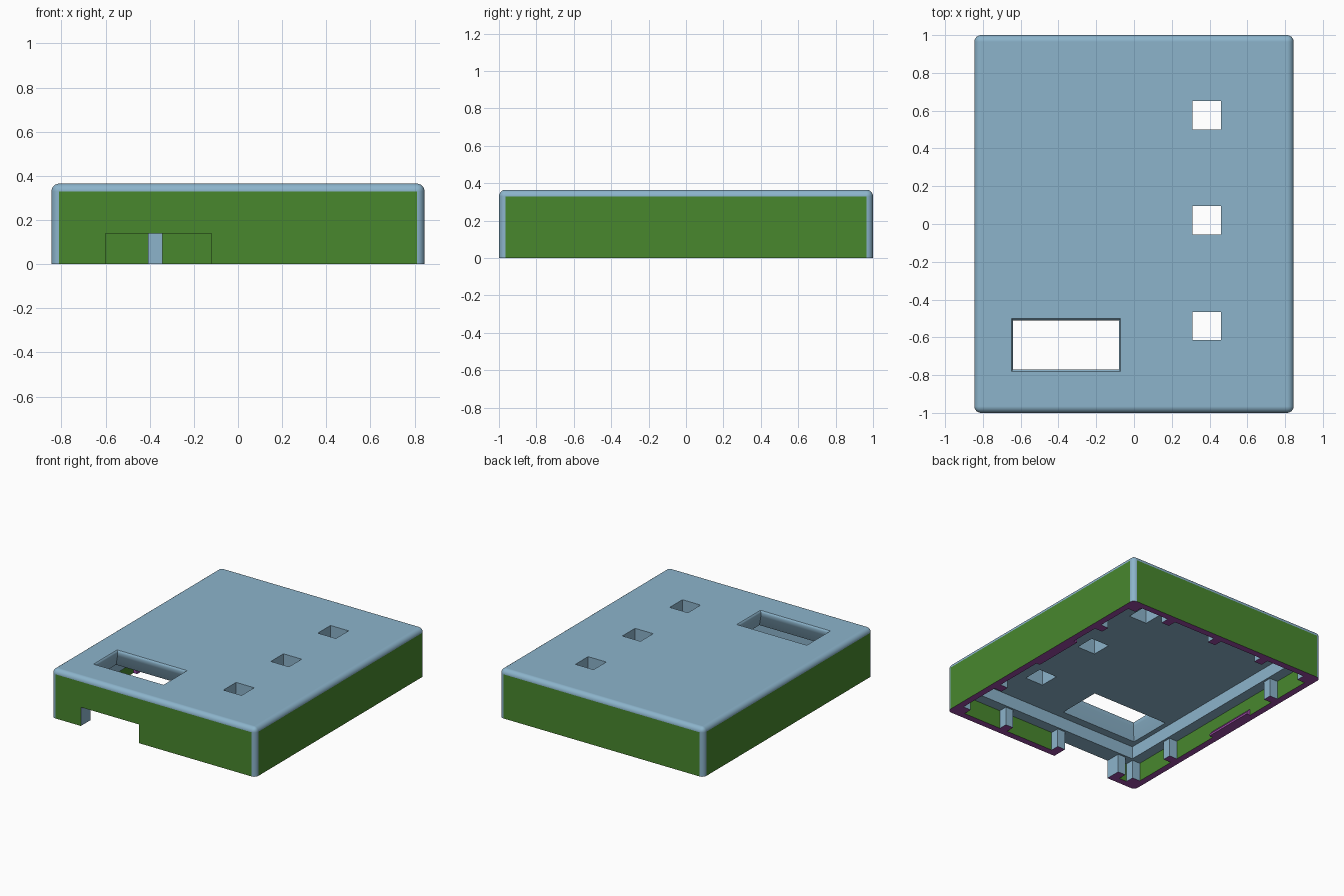
import bpy, bmesh

if "Cube" in bpy.data.objects:
    bpy.data.objects.remove(bpy.data.objects["Cube"])

W, L, H = 0.845, 1.0, 0.365      # half width, half length, height
R, T = 0.035, 0.05               # edge radius, wall thickness
LEDGE, CEIL, RIM = 0.14, 0.235, 0.13
POST = 0.065


def material(name, rgb):
    m = bpy.data.materials.new(name)
    m.diffuse_color = (*rgb, 1)
    m.use_nodes = True
    m.node_tree.nodes["Principled BSDF"].inputs["Base Color"].default_value = m.diffuse_color
    return m


BLUE = material("light blue", (0.262, 0.456, 0.60))
GREEN = material("green", (0.065, 0.242, 0.027))
PURPLE = material("purple", (0.328, 0.07, 0.376))


def make(name, bm, mats):
    bmesh.ops.recalc_face_normals(bm, faces=bm.faces[:])
    me = bpy.data.meshes.new(name)
    bm.to_mesh(me)
    bm.free()
    for m in mats:
        me.materials.append(m)
    ob = bpy.data.objects.new(name, me)
    bpy.context.collection.objects.link(ob)
    return ob


def loft(name, rings, mats=()):
    """Stack rectangles (x0, x1, y0, y1, z) into a closed solid."""
    bm = bmesh.new()
    loops = [[bm.verts.new(p) for p in ((a, c, z), (b, c, z), (b, d, z), (a, d, z))]
             for a, b, c, d, z in rings]
    for lo, hi in zip(loops, loops[1:]):
        for i in range(4):
            j = (i + 1) % 4
            bm.faces.new((lo[i], lo[j], hi[j], hi[i]))
    bm.faces.new(loops[0][::-1])
    bm.faces.new(loops[-1])
    return make(name, bm, mats)


def box(name, x0, x1, y0, y1, z0, z1, mats=()):
    return loft(name, [(x0, x1, y0, y1, z0), (x0, x1, y0, y1, z1)], mats)


# Outer cover with rounded top and corner edges
case = box("case_shell", -W, W, -L, L, 0, H, (BLUE, GREEN, PURPLE))
bm = bmesh.new()
bm.from_mesh(case.data)
edges = [e for e in bm.edges if max(v.co.z for v in e.verts) > 0.01]
bmesh.ops.bevel(bm, geom=edges, offset=R, segments=6, profile=0.5, affect='EDGES')
bm.to_mesh(case.data)
bm.free()

# Cutters: lower cavity, ceiling recess, front notch, flared window, square holes
cutters = [
    box("cavity_cutter", -W + T, W - T, -L + T, L - T, -0.1, LEDGE),
    box("recess_cutter", -W + RIM, W - RIM, -L + RIM, L - RIM, 0.05, CEIL),
    box("notch_cutter", -0.60, -0.12, -L - 0.1, -L + T + 0.02, -0.05, LEDGE),
    loft("window_cutter", [(-0.64 - e, -0.08 + e, -0.77 - e, -0.51 + e, z) for e, z in
                           ((0.045, 0.22), (0.0, 0.325), (0.0, 0.35), (0.004, 0.36),
                            (0.012, 0.367), (0.012, 0.45))]),
]
for y in (-0.54, 0.02, 0.575):
    cutters.append(box("hole_cutter", 0.31, 0.46, y - 0.075, y + 0.075, 0.15, 0.5))
bpy.context.view_layer.objects.active = case
for c in cutters:
    mod = case.modifiers.new("cut", 'BOOLEAN')
    mod.operation, mod.solver, mod.object = 'DIFFERENCE', 'EXACT', c
    bpy.ops.object.modifier_apply(modifier=mod.name)
    bpy.data.objects.remove(c)

# Colours: purple bottom rim, green wall faces, blue elsewhere
for p in case.data.polygons:
    n, c = p.normal, p.center
    on_x = abs(n.x) > 0.999 and min(abs(abs(c.x) - W), abs(abs(c.x) - W + T)) < 0.002
    on_y = abs(n.y) > 0.999 and min(abs(abs(c.y) - L), abs(abs(c.y) - L + T)) < 0.002
    p.material_index = 2 if n.z < -0.9 and c.z < 0.01 else 1 if on_x or on_y else 0

# Smooth rounded edges, flat panels
case.select_set(True)
bpy.ops.object.shade_smooth_by_angle(angle=0.5)
case.modifiers.new("flat_panels", 'WEIGHTED_NORMAL').keep_sharp = True


# Support posts around the inside wall
def post(name, x0, x1, y0, y1):
    ob = box(name, x0, x1, y0, y1, 0, LEDGE, (BLUE, PURPLE))
    for p in ob.data.polygons:
        p.material_index = int(p.normal.z < -0.9)


ix, iy, h = W - T, L - T, POST / 2
for x in (0.38, -0.12 + h, -0.60 - h):
    post("front_post", x - h, x + h, -iy, -iy + POST)
for x in (0.46, 0.045, -0.375):
    post("back_post", x - h, x + h, iy - POST, iy)
for s in (-1, 1):
    xa, xb = sorted((s * ix, s * (ix - POST)))
    for y in (-0.52, 0.56):
        post("side_post", xa, xb, y - h, y + h)
    for t in (-1, 1):
        ya, yb = sorted((t * iy, t * (iy - POST)))
        post("corner_post", xa, xb, ya, yb)
    # Snap ridge tapering up the side wall
    xc, xd = sorted((s * ix, s * (ix - 0.03)))
    xe, xf = sorted((s * ix, s * (ix - 0.004)))
    loft("snap_ridge", [(xc, xd, -0.1, 0.3, 0), (xc, xd, -0.1, 0.3, 0.015),
                        (xe, xf, -0.1, 0.3, 0.045)], (PURPLE,))
